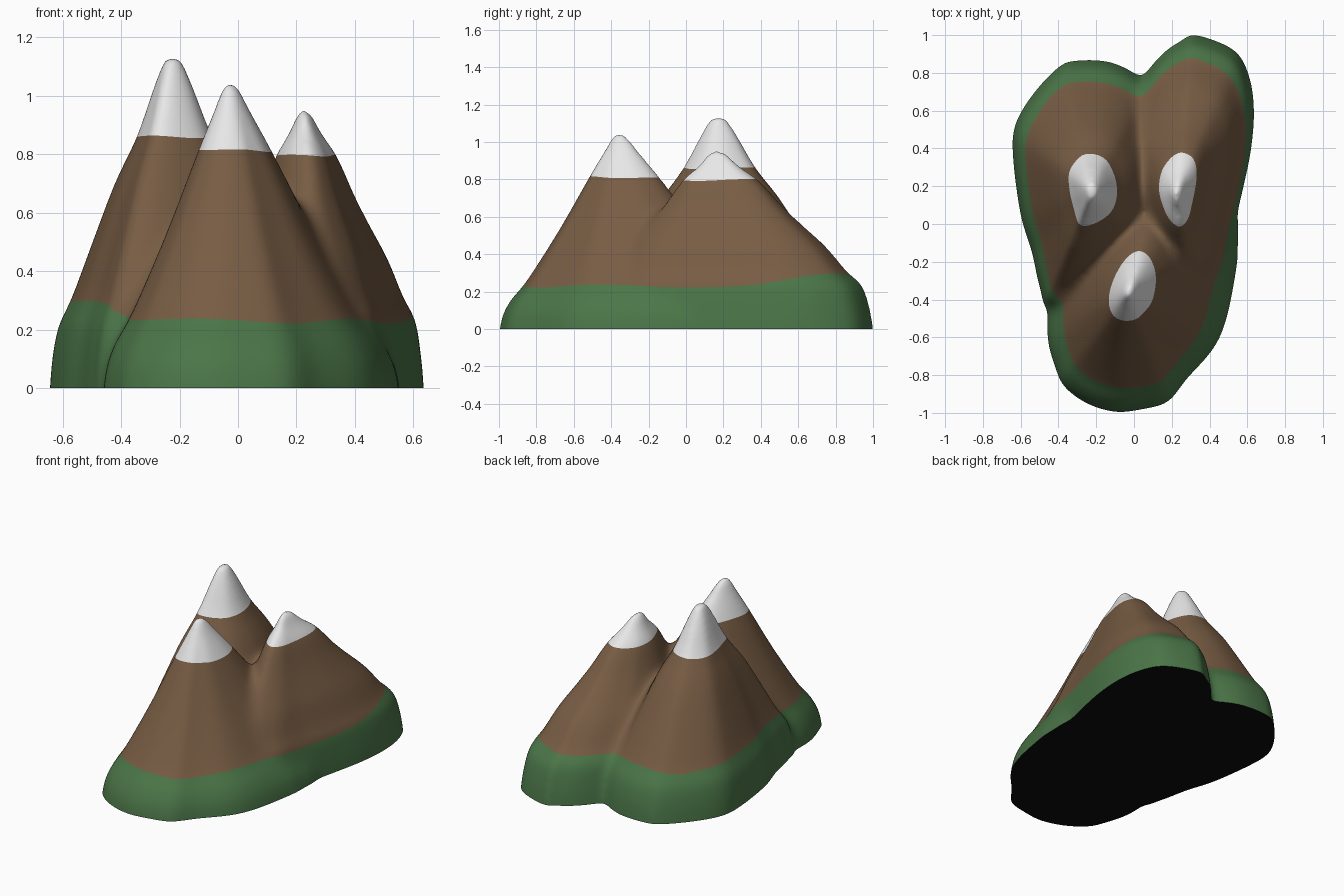
import bpy, bmesh, math
from mathutils import Vector

if "Cube" in bpy.data.objects:
    bpy.data.objects.remove(bpy.data.objects["Cube"])


def spline(pts, closed, steps):
    """Catmull-Rom resampling of 2D points."""
    n, out = len(pts), []
    for i in range(n if closed else n - 1):
        idx = [(i + k) % n if closed else min(max(i + k, 0), n - 1) for k in (-1, 0, 1, 2)]
        a, b, c, d = (Vector(pts[k]) for k in idx)
        for s in range(steps):
            t = s / steps
            out.append(0.5 * (2 * b + (c - a) * t + (2 * a - 5 * b + 4 * c - d) * t * t
                              + (3 * b - a - 3 * c + d) * t ** 3))
    if not closed:
        out.append(Vector(pts[-1]))
    return out


def mountain(bm, peak, foot, prof):
    """Loft a footprint outline up to a peak, profile = (fraction of radius, height)."""
    peak = Vector(peak)
    outline = spline(foot, True, 5)
    levels = spline(prof, False, 3)[1:] + [Vector((1.005, -0.06))]
    top = bm.verts.new((*peak, prof[0][1]))
    prev = None
    for t, z in levels:
        ring = [bm.verts.new((*(peak + (p - peak) * t), z)) for p in outline]
        for i in range(len(ring)):
            j = (i + 1) % len(ring)
            if prev:
                bm.faces.new((prev[i], ring[i], ring[j], prev[j]))
            else:
                bm.faces.new((top, ring[i], ring[j]))
        prev = ring
    bm.faces.new(prev[::-1])


# three overlapping mountains (outlines run counter-clockwise)
bm = bmesh.new()
mountain(bm, (-0.225, 0.17),
         [(-.64, .35), (-.60, .05), (-.54, -.15), (-.50, -.33), (-.44, -.46), (-.2, -.42),
          (.12, -.2), (.24, .1), (.22, .4), (.12, .65), (.04, .77), (-.12, .855), (-.3, .865),
          (-.4, .83), (-.54, .68), (-.63, .52)],
         [(0, 1.13), (.06, 1.125), (.15, 1.03), (.29, .86), (.47, .70), (.66, .49), (.82, .31),
          (.93, .21), (.98, .1), (1, 0)])
mountain(bm, (-0.03, -0.36),
         [(.55, -.12), (.54, .08), (.42, .38), (.18, .52), (-.1, .32), (-.3, .02), (-.41, -.25),
          (-.455, -.47), (-.455, -.62), (-.42, -.75), (-.37, -.86), (-.25, -.95), (-.1, -.995),
          (.05, -.98), (.18, -.94), (.28, -.82), (.42, -.66), (.49, -.5), (.54, -.25)],
         [(0, 1.05), (.05, 1.03), (.12, .95), (.25, .81), (.5, .53), (.77, .26), (.9, .16),
          (.97, .08), (1, 0)])
mountain(bm, (0.225, 0.16),
         [(.33, 1.0), (.25, .97), (.15, .9), (.05, .78), (-.06, .6), (-.12, .3), (-.08, .02),
          (.08, -.35), (.3, -.5), (.46, -.3), (.52, -.05), (.58, .2), (.62, .4), (.635, .6),
          (.61, .78), (.53, .92)],
         [(0, .955), (.06, .94), (.15, .87), (.28, .79), (.42, .66), (.55, .555), (.7, .44),
          (.83, .31), (.93, .23), (.98, .1), (1, 0)])
mesh = bpy.data.meshes.new("mountains")
bm.to_mesh(mesh)
bm.free()
obj = bpy.data.objects.new("mountains", mesh)
bpy.context.collection.objects.link(obj)

# fuse into one body
mod = obj.modifiers.new("fuse", 'REMESH')
mod.mode = 'VOXEL'
mod.voxel_size = 0.014
bpy.context.view_layer.update()
fused = bpy.data.meshes.new_from_object(obj.evaluated_get(bpy.context.evaluated_depsgraph_get()))
obj.modifiers.clear()
obj.data = fused
fused.name = "mountains"

# materials
fused.materials.clear()
for name, col in (("grass_green", (.070, .180, .065)), ("earth_brown", (.185, .108, .057)),
                  ("snow_white", (.80, .80, .80)), ("underside_black", (.004, .004, .004))):
    m = bpy.data.materials.new(name)
    m.diffuse_color = (*col, 1)
    m.use_nodes = True
    m.node_tree.nodes["Principled BSDF"].inputs["Base Color"].default_value = m.diffuse_color
    fused.materials.append(m)

bm = bmesh.new()
bm.from_mesh(fused)


def smooth(times, fill_only):
    """Smooth all, or only fill hollows by undoing inward moves."""
    for _ in range(times):
        bm.normal_update()
        old = [(v, v.co.copy(), v.normal.copy()) for v in bm.verts]
        bmesh.ops.smooth_vert(bm, verts=bm.verts[:], factor=0.5,
                              use_axis_x=True, use_axis_y=True, use_axis_z=True)
        if fill_only:
            for v, co, no in old:
                if (v.co - co).dot(no) < 0:
                    v.co = co


smooth(5, False)
smooth(40, True)
smooth(3, False)


def cut(co, clear=False):
    bmesh.ops.bisect_plane(bm, geom=bm.verts[:] + bm.edges[:] + bm.faces[:], dist=1e-5,
                           plane_co=co, plane_no=(0, 0, 1), clear_inner=clear)


# flat underside
cut((0, 0, 0), True)
bmesh.ops.holes_fill(bm, edges=[e for e in bm.edges if e.is_boundary], sides=0)


def ramp(v):
    v = min(max(v, 0), 1)
    return v * v * (3 - 2 * v)


def grass_line(x, y):
    return .23 + .06 * max(ramp((y - .3) / .5), ramp((-.3 - x) / .2) * ramp((y + .5) / .2)) \
        + .008 * math.sin(9 * x + 4 * y)


def snow_line(x, y):
    base = .812 if y < -.09 else (.86 if x < .05 else .797)
    return base + .005 * math.sin(14 * x + 9 * y)


# cut clean colour borders along the uneven grass and snow lines
for line in (grass_line, snow_line):
    for v in bm.verts:
        v.co.z -= line(v.co.x, v.co.y)
    cut((0, 0, 0))
    for v in bm.verts:
        v.co.z += line(v.co.x, v.co.y)

bmesh.ops.triangulate(bm, faces=[f for f in bm.faces if len(f.verts) > 4])
bmesh.ops.recalc_face_normals(bm, faces=bm.faces[:])
bm.normal_update()
for f in bm.faces:
    c = f.calc_center_median()
    if c.z < 0.002 and abs(f.normal.z) > 0.9:
        f.material_index = 3
    elif c.z > snow_line(c.x, c.y):
        f.material_index = 2
    elif c.z > grass_line(c.x, c.y):
        f.material_index = 1
    else:
        f.material_index = 0
bm.to_mesh(fused)
bm.free()

bpy.context.view_layer.objects.active = obj
obj.select_set(True)
bpy.ops.object.shade_smooth_by_angle(angle=math.radians(50))
